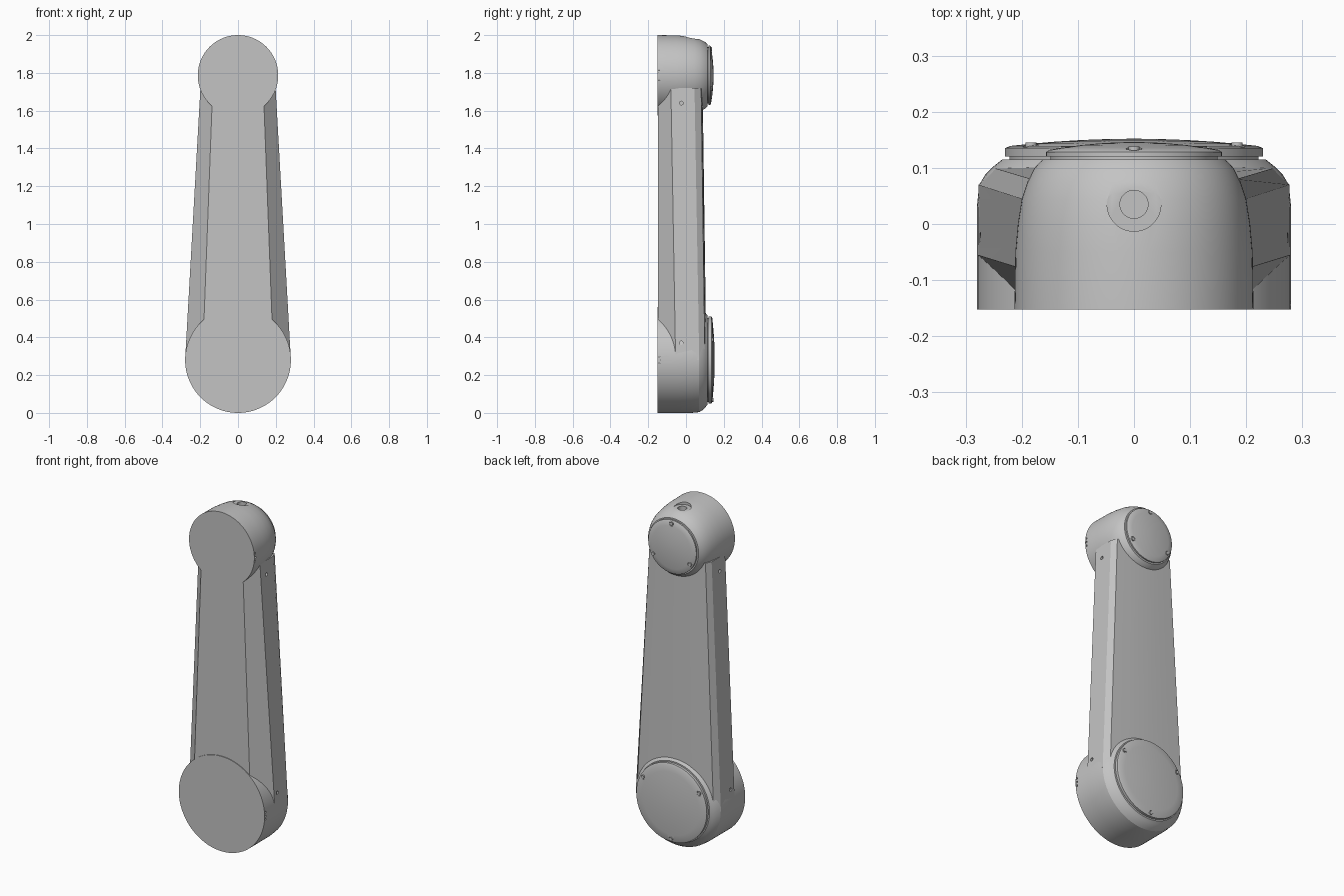
import bpy, bmesh, math
from mathutils import Matrix, Vector

if "Cube" in bpy.data.objects:
    bpy.data.objects.remove(bpy.data.objects["Cube"])

grey = bpy.data.materials.new("satin_grey")
grey.use_nodes = True
colour = (0.55, 0.55, 0.55, 1)
grey.diffuse_color = colour
grey.node_tree.nodes["Principled BSDF"].inputs["Base Color"].default_value = colour

LOW_Z, TOP_Z = 0.28, 1.787


def finish(bm, name):
    bmesh.ops.recalc_face_normals(bm, faces=bm.faces)
    mesh = bpy.data.meshes.new(name)
    bm.to_mesh(mesh)
    bm.free()
    mesh.materials.append(grey)
    ob = bpy.data.objects.new(name, mesh)
    bpy.context.collection.objects.link(ob)
    return ob


def loft(rings, name):
    """Closed solid through a list of equally long point rings."""
    bm = bmesh.new()
    loops = [[bm.verts.new(p) for p in ring] for ring in rings]
    n = len(loops[0])
    for a, b in zip(loops, loops[1:]):
        for i in range(n):
            j = (i + 1) % n
            bm.faces.new((a[i], a[j], b[j], b[i]))
    bm.faces.new(loops[0])
    bm.faces.new(loops[-1])
    return finish(bm, name)


def turned(name, profile, z, n=96):
    """Turn a (radius, y) profile about an axis running front to back."""
    turns = [2 * math.pi * i / n for i in range(n)]
    return loft([[(r * math.cos(t), y, z + r * math.sin(t)) for t in turns]
                 for r, y in profile], name)


def rod(name, centre, axis, radius, length, n=24):
    bm = bmesh.new()
    turn = Vector((0, 0, 1)).rotation_difference(Vector(axis)).to_matrix().to_4x4()
    bmesh.ops.create_cone(bm, cap_ends=True, segments=n, radius1=radius, radius2=radius,
                          depth=length, matrix=Matrix.Translation(centre) @ turn)
    return finish(bm, name)


def activate(ob):
    bpy.ops.object.select_all(action='DESELECT')
    ob.select_set(True)
    bpy.context.view_layer.objects.active = ob


def cut(ob, cutter):
    activate(ob)
    mod = ob.modifiers.new("cut", 'BOOLEAN')
    mod.operation, mod.solver, mod.object = 'DIFFERENCE', 'EXACT', cutter
    bpy.ops.object.modifier_apply(modifier=mod.name)
    bpy.data.objects.remove(cutter)


def smooth(ob, degrees=25):
    activate(ob)
    bpy.ops.object.shade_smooth_by_angle(angle=math.radians(degrees))


# Joint housings
lower_hub = turned("lower_hub", [(.28, -.152), (.28, -.05), (.28, .03), (.276, .07),
                                 (.265, .088), (.25, .103), (.235, .115)], LOW_Z)
upper_hub = turned("upper_hub", [(.213, -.152), (.2115, -.05), (.207, 0), (.2, .045),
                                 (.19, .075), (.177, .1), (.163, .115)], TOP_Z)

# Tapered, chamfered beam with a slightly crowned back
low = [(.188, -.148), (.28, -.055), (.277, .07), (.25, .1), (.13, .106)]
top = [(.134, -.148), (.199, -.08), (.199, .045), (.183, .08), (.095, .086)]


def section(half, crown, z):
    return ([(x, y, z) for x, y in half] + [(0, crown, z)]
            + [(-x, y, z) for x, y in reversed(half)])


beam = loft([section(low, .108, LOW_Z), section(top, .088, 1.72)], "beam")

# Pin holes in both sides of the beam
for side in (-1, 1):
    for x, z in ((.203, 1.64), (.275, .37)):
        cut(beam, rod("cutter", (side * x, -.025, z), (1, 0, 0), .01, .04))

# Cable port on top of the upper housing
cut(upper_hub, rod("cutter", (0, .035, 2.03), (0, 0, 1), .048, .1, 48))
cut(upper_hub, rod("cutter", (0, .035, 1.98), (0, 0, 1), .025, .08, 32))

# Alignment notches on the left edge of each housing
for hub, r, z in ((lower_hub, .28, LOW_Z), (upper_hub, .213, TOP_Z)):
    for k in (-1, 0, 1):
        a = k * .022 / r
        direction = (math.cos(a), 0, math.sin(a))
        centre = (r * direction[0], -.143, z + r * direction[2])
        cut(hub, rod("cutter", centre, direction, .006, .016, 12))

for ob in (lower_hub, upper_hub):
    smooth(ob)
smooth(beam, 15)

# Domed covers, each held by three screws
for name, r, rim, crown, z, start in (("lower", .23, .138, .152, LOW_Z, 30),
                                      ("upper", .157, .131, .146, TOP_Z, 90)):
    dome = [(r * f, rim + (crown - rim) * (1 - f * f)) for f in (.96, .8, .6, .4, .2, .05)]
    cover = turned(name + "_cover", [(r - .008, .1), (r - .008, .12), (r, .12),
                                     (r, rim - .003)] + dome, z)
    smooth(cover)
    for k in range(3):
        a = math.radians(start + 120 * k)
        d = r - .018
        x, sz = d * math.cos(a), z + d * math.sin(a)
        cut(cover, rod("cutter", (x, crown, sz), (0, 1, 0), .014, .03))
        screw = rod(f"{name}_screw_{k + 1}", (x, rim - .002, sz), (0, 1, 0), .01, .018)
        smooth(screw)
    smooth(cover)
